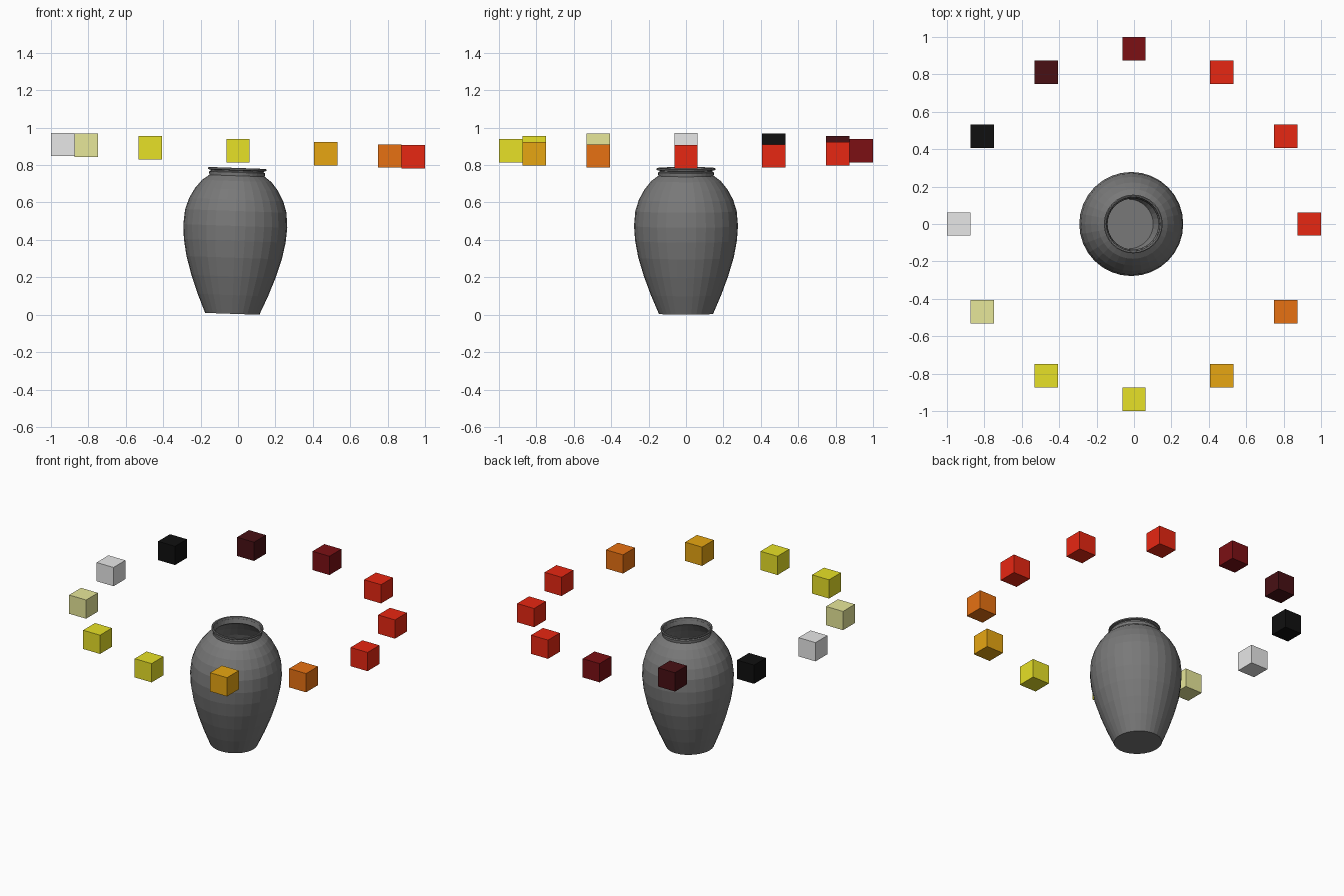
import bpy
import bmesh
import math

cube = bpy.data.objects.get("Cube")
if cube:
    bpy.data.objects.remove(cube, do_unlink=True)

TILT = math.radians(2)
BASE_X, BASE_Z = -0.031, 0.005
RING_RADIUS, RING_Z, BLOCK = 0.9375, 0.877, 0.125
SEGMENTS = 32


def material(name, r, g, b):
    mat = bpy.data.materials.new(name)
    mat.use_nodes = True
    mat.diffuse_color = (r, g, b, 1)
    bsdf = next(n for n in mat.node_tree.nodes if n.type == "BSDF_PRINCIPLED")
    bsdf.inputs["Base Color"].default_value = (r, g, b, 1)
    return mat


def add_object(name, bm, mat):
    mesh = bpy.data.meshes.new(name)
    bm.to_mesh(mesh)
    bm.free()
    mesh.materials.append(mat)
    obj = bpy.data.objects.new(name, mesh)
    bpy.context.collection.objects.link(obj)
    return obj


stone = material("stone grey", 0.19, 0.19, 0.19)
red = material("red", 0.8, 0.02, 0.006)
dark_red = material("dark red", 0.2, 0.005, 0.007)
maroon = material("maroon", 0.065, 0.005, 0.007)
black = material("black", 0.005, 0.005, 0.005)
white = material("white", 0.8, 0.8, 0.8)
beige = material("beige", 0.8, 0.8, 0.32)
yellow = material("yellow", 0.8, 0.75, 0.02)
amber = material("amber", 0.8, 0.38, 0.006)
orange = material("orange", 0.8, 0.165, 0.006)

# Vase: outer wall, neck and rolled rim, then the inner wall down to the floor
body = [(0.145, 0), (0.188, 0.1), (0.225, 0.2), (0.255, 0.3), (0.272, 0.39),
        (0.278, 0.47), (0.271, 0.55), (0.252, 0.61), (0.222, 0.665),
        (0.186, 0.71), (0.148, 0.738)]
lip = [(0.15, 0.756), (0.142, 0.76), (0.142, 0.766), (0.157, 0.769),
       (0.157, 0.777), (0.152, 0.78), (0.145, 0.777)]
inner = [(r - 0.012, max(z, 0.015)) for r, z in reversed(body)]

bm = bmesh.new()
rings = []
for r, z in body + lip + inner:
    rings.append([bm.verts.new((r * math.cos(a), r * math.sin(a), z))
                  for a in (math.tau * i / SEGMENTS for i in range(SEGMENTS))])
for low, high in zip(rings, rings[1:]):
    for i in range(SEGMENTS):
        j = (i + 1) % SEGMENTS
        bm.faces.new((low[i], low[j], high[j], high[i]))
bm.faces.new(list(reversed(rings[0])))
bm.faces.new(rings[-1])
bmesh.ops.recalc_face_normals(bm, faces=bm.faces)
vase = add_object("vase", bm, stone)
vase.location = (BASE_X, 0, BASE_Z)
vase.rotation_euler = (0, TILT, 0)

# Ring of floating coloured blocks, counter-clockwise from the model's left
colours = [red, red, red, dark_red, maroon, black,
           white, beige, yellow, yellow, amber, orange]
for i, mat in enumerate(colours):
    angle = math.tau * i / len(colours)
    x, y = RING_RADIUS * math.cos(angle), RING_RADIUS * math.sin(angle)
    bm = bmesh.new()
    bmesh.ops.create_cube(bm, size=BLOCK)
    block = add_object(f"floating_block_{i + 1}", bm, mat)
    block.location = (x, y, RING_Z - x * math.tan(TILT))
